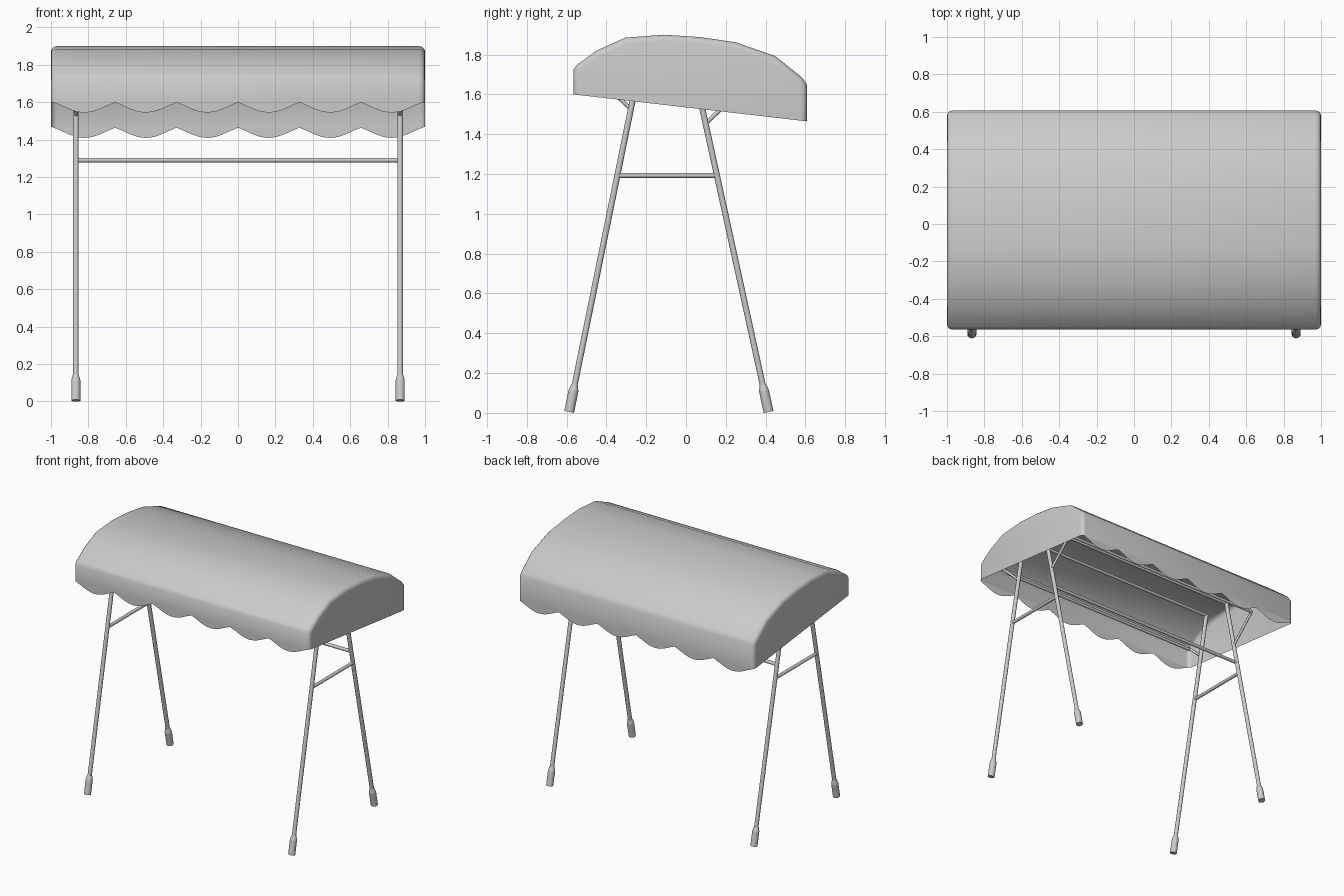
import bpy, bmesh, math
from mathutils import Vector

if "Cube" in bpy.data.objects:
    bpy.data.objects.remove(bpy.data.objects["Cube"])

def finish(name, bm, angle=40):
    bmesh.ops.recalc_face_normals(bm, faces=bm.faces)
    me = bpy.data.meshes.new(name)
    bm.to_mesh(me)
    bm.free()
    ob = bpy.data.objects.new(name, me)
    bpy.context.collection.objects.link(ob)
    bpy.ops.object.select_all(action='DESELECT')
    ob.select_set(True)
    bpy.context.view_layer.objects.active = ob
    bpy.ops.object.shade_smooth_by_angle(angle=math.radians(angle))
    return ob

def tube(name, a, b, r, r2=None):
    a, b = Vector(a), Vector(b)
    bm = bmesh.new()
    bmesh.ops.create_cone(bm, cap_ends=True, segments=14, radius1=r,
                          radius2=r if r2 is None else r2, depth=(b - a).length)
    ob = finish(name, bm)
    ob.location = (a + b) / 2
    ob.rotation_mode = 'QUATERNION'
    ob.rotation_quaternion = (b - a).to_track_quat('Z', 'Y')
    return ob

# canopy shell: arched profile (y, z) swept along x, open underneath
profile = [(-.565, 1.60), (-.565, 1.725), (-.55, 1.747), (-.45, 1.82), (-.305, 1.885),
           (-.11, 1.9), (.07, 1.888), (.25, 1.862), (.45, 1.792), (.585, 1.683),
           (.607, 1.65), (.607, 1.465)]
bm = bmesh.new()
face = bm.faces.new([bm.verts.new((-1, y, z)) for y, z in profile])
res = bmesh.ops.extrude_face_region(bm, geom=[face])
bmesh.ops.translate(bm, vec=(2, 0, 0), verts=[v for v in res['geom'] if isinstance(v, bmesh.types.BMVert)])
if face.is_valid and all(v.co.x > 0 for v in face.verts):
    bm.faces.remove(face)
ends = (profile[0][0], profile[-1][0])
bm.verts.ensure_lookup_table()
if not any(all(v.co.x < 0 for v in f.verts) for f in bm.faces):
    bm.faces.new([v for v in bm.verts if v.co.x < 0])
bottom = [f for f in bm.faces if len(f.verts) == 4
          and {round(v.co.z, 3) for v in f.verts} == {1.6, 1.465}]
bmesh.ops.delete(bm, geom=bottom, context='FACES_ONLY')
rim = [e for e in bm.edges if len(e.link_faces) == 2
       and abs(e.verts[0].co.x + e.verts[1].co.x) > 1.9]
bmesh.ops.bevel(bm, geom=rim, offset=.03, segments=3, profile=.5, affect='EDGES')
finish("canopy", bm)

# scalloped valances, six scallops each
def valance(name, y, top):
    bm = bmesh.new()
    rows = []
    per, n = 6, 8
    for i in range(per * n + 1):
        x = -.985 + 1.97 * i / (per * n)
        t = (i % n) / n
        drop = .055 * math.sin(math.pi * t) ** 1.2
        rows.append((bm.verts.new((x, y, top + .004)), bm.verts.new((x, y, top - drop - .001))))
    for p, q in zip(rows, rows[1:]):
        bm.faces.new((p[0], q[0], q[1], p[1]))
    finish(name, bm)

valance("front_valance", -.565, 1.60)
valance("rear_valance", .607, 1.465)

# legs, feet and braces on both sides
X = .867
for side, s in (("left", -1), ("right", 1)):
    x = s * X
    for part, foot, top in (("front", -.587, -.212), ("rear", .415, .013)):
        a, b = Vector((x, foot, .005)), Vector((x, top, 1.845))
        tube(f"{side}_{part}_leg", a, b, .015)
        tube(f"{side}_{part}_foot", a, a.lerp(b, .058), .025)
        tube(f"{side}_{part}_foot_collar", a.lerp(b, .058), a.lerp(b, .075), .025, .016)
    tube(f"{side}_side_bar", (x, -.342, 1.193), (x, .153, 1.193), .0125)
    tube(f"{side}_front_brace", (x, -.275, 1.525), (x, -.45, 1.69), .01)
    tube(f"{side}_rear_brace", (x, .10, 1.455), (x, .30, 1.645), .01)

# bars along the width
for name, y, z, r in (("rear_cross_bar", .132, 1.29, .0125), ("front_top_bar", -.212, 1.84, .011),
                      ("rear_top_bar", .013, 1.84, .011), ("front_canopy_bar", -.45, 1.69, .011),
                      ("front_lower_bar", -.40, 1.635, .011), ("rear_canopy_bar", .30, 1.645, .011)):
    tube(name, (-X, y, z), (X, y, z), r)
